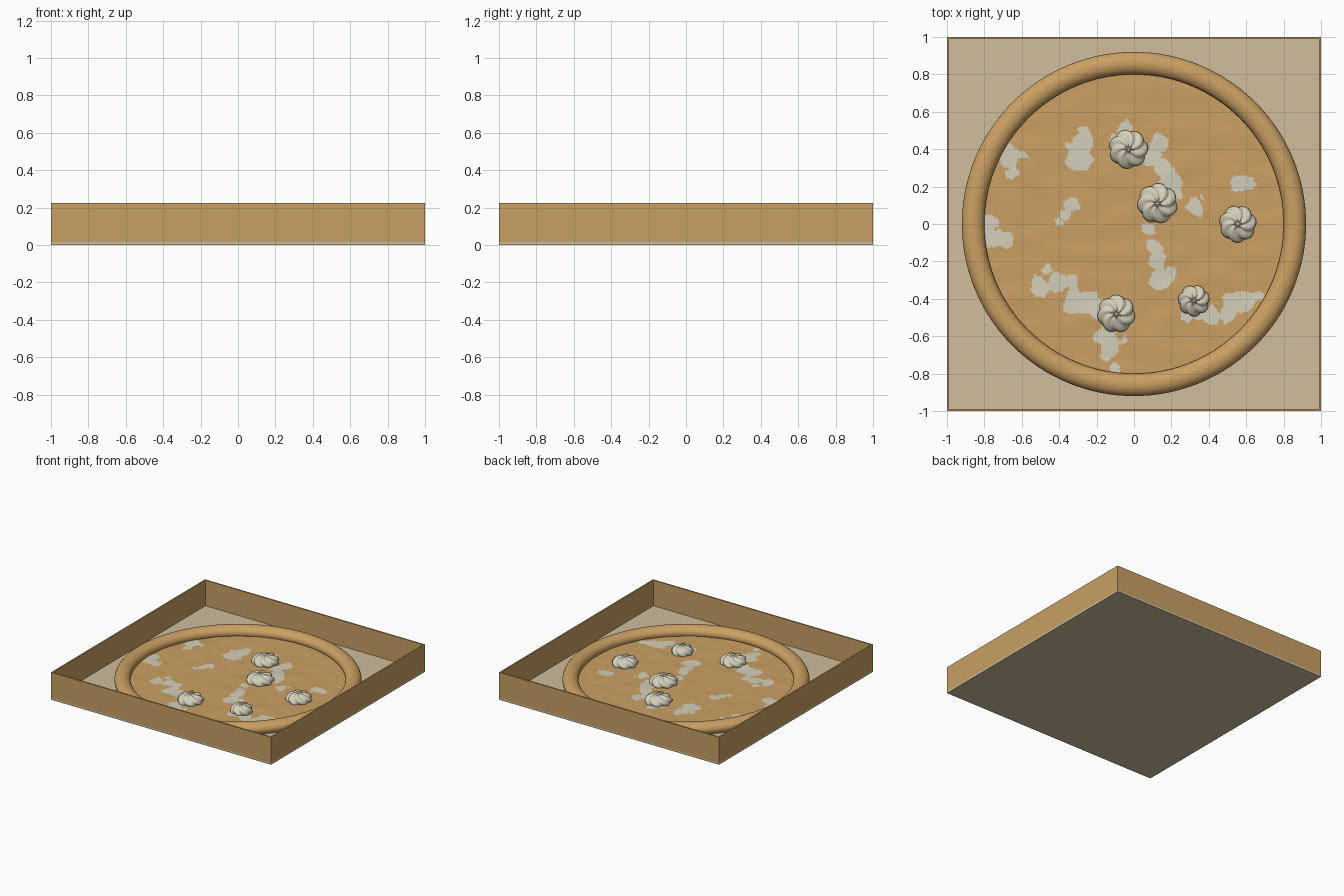
import bpy, bmesh, math
from mathutils import Vector, noise

if "Cube" in bpy.data.objects:
    bpy.data.objects.remove(bpy.data.objects["Cube"], do_unlink=True)


def material(name, rgb):
    """Flat material from an sRGB colour given in 0-255."""
    col = [((c / 255 + 0.055) / 1.055) ** 2.4 for c in rgb] + [1]
    m = bpy.data.materials.new(name)
    m.use_nodes = True
    m.diffuse_color = col
    m.node_tree.nodes["Principled BSDF"].inputs["Base Color"].default_value = col
    return m


CARD = material("cardboard brown", (201, 160, 100))
FLOOR = material("pale cardboard", (208, 190, 157))
DOUGH = material("baked dough", (203, 160, 99))
CREAM = material("cream", (212, 208, 188))


def finish(name, bm, mats, smooth=False):
    """Turn a bmesh into a named object."""
    me = bpy.data.meshes.new(name)
    bm.to_mesh(me)
    bm.free()
    ob = bpy.data.objects.new(name, me)
    bpy.context.collection.objects.link(ob)
    for m in mats:
        me.materials.append(m)
    if smooth:
        me.polygons.foreach_set("use_smooth", [True] * len(me.polygons))
    return ob


def block(z0, z1):
    """Square block two units wide between two heights."""
    bm = bmesh.new()
    bmesh.ops.create_cube(bm, size=2)
    for v in bm.verts:
        v.co.z = z1 if v.co.z > 0 else z0
    return bm


# Box: floor slab and a thin ring of walls
BASE, RIM = 0.015, 0.225
finish("box_floor", block(0, BASE), [FLOOR])
bm = block(BASE, RIM)
bm.normal_update()
caps = [f for f in bm.faces if abs(f.normal.z) > 0.5]
bmesh.ops.delete(bm, geom=caps, context="FACES_ONLY")
walls = finish("box_walls", bm, [CARD])
solid = walls.modifiers.new("Thickness", "SOLIDIFY")
solid.thickness = 0.012
solid.offset = -1
solid.use_even_offset = True

# Crust ring
bpy.ops.mesh.primitive_torus_add(
    major_radius=0.86, minor_radius=0.06, major_segments=128,
    minor_segments=24, location=(0, 0, 0.05))
crust = bpy.context.object
crust.name = "crust_ring"
crust.scale.z = 0.83
crust.data.materials.append(DOUGH)
bpy.ops.object.shade_smooth()

# Cream patches as overlapping spots: x, y, radius
SPOTS_BACK = [
    (-.29, .42, .07), (-.29, .36, .07), (-.28, .5, .03),
    (-.66, .35, .06), (-.61, .37, .04), (-.69, .42, .03), (-.65, .28, .03),
    (-.33, .1, .04), (-.36, .05, .03), (-.4, 0, .02),
    (.13, .44, .05), (.1, .35, .05), (.16, .3, .06), (.19, .22, .06),
    (.23, .16, .03), (-.05, .5, .04), (-.09, .46, .03),
    (.33, .09, .045), (.37, .13, .02), (.57, .21, .05), (.61, .21, .04),
]
SPOTS_FRONT = [
    (-.77, 0, .05), (-.75, -.07, .06), (-.68, -.09, .04),
    (-.5, -.33, .05), (-.41, -.31, .06), (-.34, -.3, .03), (-.46, -.25, .03),
    (-.32, -.41, .06), (-.25, -.41, .06), (-.18, -.45, .06),
    (-.15, -.6, .06), (-.13, -.68, .05), (-.1, -.76, .03), (-.05, -.62, .03),
    (.09, -.03, .04), (.12, -.12, .04), (.13, -.2, .05), (.15, -.29, .06),
    (.19, -.26, .04), (.32, -.47, .06), (.42, -.49, .05), (.5, -.49, .05),
    (.54, -.42, .06), (.6, -.4, .05), (.66, -.39, .03),
]
SPOTS = SPOTS_BACK + SPOTS_FRONT


def in_patch(p):
    """True inside a spot whose edge is made ragged by noise."""
    wobble = 0.03 * noise.noise(Vector((p.x, p.y, 0)) * 14)
    wobble += 0.012 * noise.noise(Vector((p.x, p.y, 1)) * 40)
    return any(math.hypot(p.x - x, p.y - y) < r + wobble for x, y, r in SPOTS)


# Filling: rippled disc whose faces are dough or cream
DOUGH_Z = 0.032
bm = bmesh.new()
bmesh.ops.create_grid(bm, x_segments=200, y_segments=200, size=0.84)
outside = [v for v in bm.verts if v.co.xy.length > 0.835]
bmesh.ops.delete(bm, geom=outside, context="VERTS")
for f in bm.faces:
    f.material_index = int(in_patch(f.calc_center_median()))
for v in bm.verts:
    ripple = noise.noise(Vector((v.co.x * 5, v.co.y * 9, 3)))
    v.co.z = DOUGH_Z + 0.004 * ripple
finish("filling", bm, [DOUGH, CREAM], smooth=True)


def cream_swirl(name, x, y, radius, turn):
    """Piped dollop: a squat dome with twisted lobes and a small peak."""
    bm = bmesh.new()
    sides, levels, lobes, height = 70, 16, 7, 0.055
    rings = []
    for j in range(levels):
        t = j / levels
        phi = math.radians(-35 + 125 * t)
        ring = []
        for i in range(sides):
            a = math.tau * i / sides
            ridge = abs(math.sin(lobes / 2 * (a + 1.3 * t + turn)))
            r = radius * math.cos(phi) * (0.84 + 0.16 * ridge)
            z = 0.045 + height * math.sin(phi) * (0.8 + 0.2 * ridge)
            ring.append(bm.verts.new((x + r * math.cos(a), y + r * math.sin(a), z)))
        rings.append(ring)
    tip = bm.verts.new((x, y, 0.05 + height))
    for low, high in zip(rings, rings[1:]):
        for i in range(sides):
            k = (i + 1) % sides
            bm.faces.new((low[i], low[k], high[k], high[i]))
    for i in range(sides):
        bm.faces.new((rings[-1][i], rings[-1][(i + 1) % sides], tip))
    bm.faces.new(rings[0][::-1])
    finish(name, bm, [CREAM], smooth=True)


# Five cream swirls
SWIRLS = [(-.03, .4, .105), (.125, .11, .108), (.555, 0, .1),
          (-.095, -.48, .102), (.32, -.41, .085)]
for n, (x, y, r) in enumerate(SWIRLS):
    cream_swirl(f"cream_swirl_{n + 1}", x, y, r, n * 0.4)
